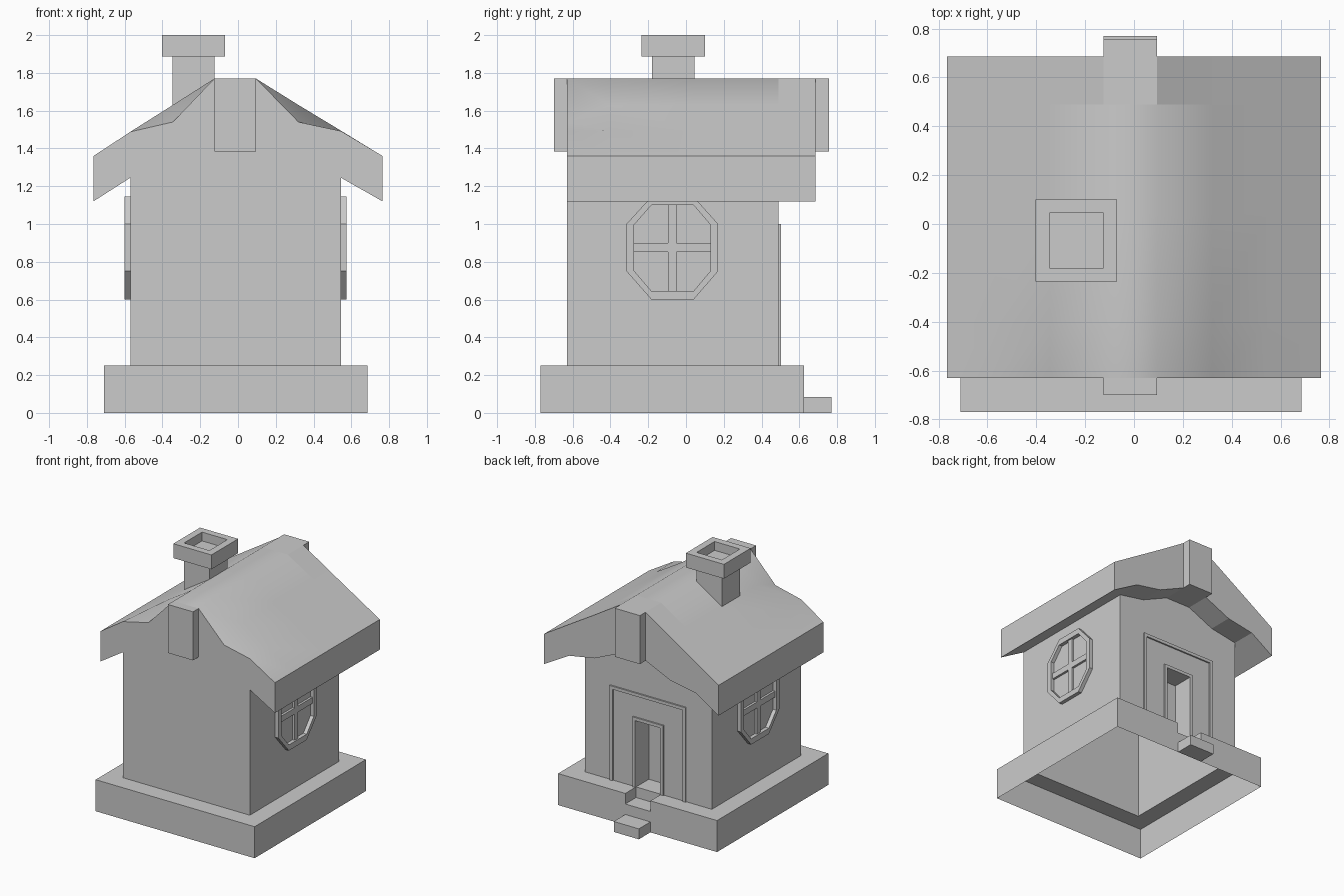
import bpy, bmesh

if "Cube" in bpy.data.objects:
    bpy.data.objects.remove(bpy.data.objects["Cube"])

XW0, XW1, YW0, YW1 = -0.57, 0.545, -0.63, 0.49      # wall planes
XD0, XD1 = -0.125, 0.095                            # door, steps and ridge width
BX0, BX1, BY0, BY1 = -0.71, 0.685, -0.77, 0.625     # plinth
ZB, ZS = 0.25, 0.166
XE = 0.765                                          # eaves


def build(name, faces, smooth=False, recalc=True):
    bm = bmesh.new()
    for f in faces:
        bm.faces.new([bm.verts.new(p) for p in f])
    bmesh.ops.remove_doubles(bm, verts=bm.verts, dist=0.0005)
    if recalc:
        bmesh.ops.recalc_face_normals(bm, faces=bm.faces)
    for f in bm.faces:
        f.smooth = smooth
    me = bpy.data.meshes.new(name)
    bm.to_mesh(me)
    bm.free()
    ob = bpy.data.objects.new(name, me)
    bpy.context.collection.objects.link(ob)
    return ob


def prism(name, pts, axis, a, b):
    """Extrude a 2D outline along x (outline y,z), y (outline x,z)."""
    place = {'x': lambda p, t: (t, p[0], p[1]), 'y': lambda p, t: (p[0], t, p[1])}[axis]
    n = len(pts)
    faces = [[place(p, a) for p in pts], [place(p, b) for p in pts]]
    for i in range(n):
        p, q = pts[i], pts[(i + 1) % n]
        faces.append([place(p, a), place(q, a), place(q, b), place(p, b)])
    return build(name, faces)


def rect(a0, a1, b0, b1):
    return [(a0, b0), (a1, b0), (a1, b1), (a0, b1)]


def box(name, x0, x1, y0, y1, z0, z1):
    return prism(name, rect(x0, x1, z0, z1), 'y', y0, y1)


def at_y(pts, y):
    return [(x, y, z) for x, z in pts]


def at_z(pts, z):
    return [(x, y, z) for x, y in pts]


def side(x, y0, y1, z0, z1):
    return [(x, y, z) for y, z in rect(y0, y1, z0, z1)]


# Roof lines, left to right
xs = [-XE, XW0, -0.345, XD0, XD1, 0.32, XW1, XE]
top_front = list(zip(xs, [1.36, 1.488, 1.54, 1.77, 1.77, 1.54, 1.492, 1.36]))
top_mid = list(zip(xs, [1.36, 1.486, 1.63, 1.77, 1.77, 1.63, 1.494, 1.36]))
under = list(zip(xs, [1.12, 1.245, 1.285, 1.385, 1.385, 1.285, 1.245, 1.12]))

# Plinth, hollow underneath, with a notch for the upper step
build("plinth", [
    at_y(rect(BX0, BX1, 0, ZB), BY0),
    side(BX0, BY0, BY1, 0, ZB), side(BX1, BY0, BY1, 0, ZB),
    at_y([(BX0, 0), (BX1, 0), (BX1, ZB), (XD1, ZB), (XD1, ZS), (XD0, ZS), (XD0, ZB), (BX0, ZB)], BY1),
    at_z([(XD1, BY1), (BX1, BY1), (BX1, BY0), (BX0, BY0), (BX0, BY1), (XD0, BY1),
          (XD0, YW1), (XW0, YW1), (XW0, YW0), (XW1, YW0), (XW1, YW1), (XD1, YW1)], ZB),
    at_z(rect(XD0, XD1, YW1, BY1), ZS),
    at_y(rect(XD0, XD1, ZS, ZB), YW1),
    side(XD0, YW1, BY1, ZS, ZB), side(XD1, YW1, BY1, ZS, ZB)])
box("lower_step", XD0, XD1, BY1, 0.77, 0, 0.083)

# Walls with gable, eaves and the recessed doorway
ZD, YD = 0.78, 0.33
walls = [
    at_y([(XW0, ZB), (XW1, ZB), (XW1, 1.245), under[-1]] + top_front[::-1] + [under[0], (XW0, 1.245)], YW0),
    at_y([(XW0, ZB), (XD0, ZB), (XD0, ZD), (XD1, ZD), (XD1, ZB), (XW1, ZB)] + under[1:-1][::-1], YW1),
    at_y(rect(XD0, XD1, ZB, ZD), YD),
    side(XD0, YD, YW1, ZB, ZD), side(XD1, YD, YW1, ZB, ZD),
    at_z(rect(XD0, XD1, YD, YW1), ZB), at_z(rect(XD0, XD1, YD, YW1), ZD)]
for xw, xe in ((XW0, -XE), (XW1, XE)):
    walls += [side(xw, YW0, YW1, ZB, 1.245), side(xe, YW0, YW1, 1.12, 1.36),
              [(xw, YW0, 1.245), (xw, YW1, 1.245), (xe, YW1, 1.12), (xe, YW0, 1.12)]]
build("walls", walls)

# Soft roof surface, sagging at the front edge
rows = [at_y(top_front, YW0), at_y(top_mid, -0.405), at_y(top_mid, 0.04), at_y(top_mid, YW1)]
build("roof", [[r[i], r[i + 1], s[i + 1], s[i]]
               for r, s in zip(rows, rows[1:]) for i in range(7)], smooth=True, recalc=False)

# Back overhang and ridge beam ends
prism("roof_back_overhang", top_mid + under[::-1], 'y', YW1, 0.685)
box("ridge_beam_front", XD0, XD1, -0.70, YW0, 1.385, 1.77)
box("ridge_beam_back", XD0, XD1, 0.685, 0.757, 1.385, 1.77)


# Door surrounds
def surround(name, x0, x1, z1, w):
    prism(name, [(x0, ZB), (x0, z1), (x1, z1), (x1, ZB), (x1 - w, ZB),
                 (x1 - w, z1 - w), (x0 + w, z1 - w), (x0 + w, ZB)], 'y', YW1, YW1 + 0.012)


surround("porch_frame", -0.345, 0.32, 1.0, 0.025)
surround("door_frame", XD0 - 0.025, XD1 + 0.025, ZD + 0.025, 0.025)


# Octagonal windows
def octagon(a0, a1, a2, a3, b0, b1, b2, b3):
    return [(a1, b0), (a2, b0), (a3, b1), (a3, b2), (a2, b3), (a1, b3), (a0, b2), (a0, b1)]


outer = octagon(-0.315, -0.183, 0.04, 0.17, 0.60, 0.75, 1.0, 1.145)
inner = octagon(-0.275, -0.183, 0.04, 0.13, 0.645, 0.752, 0.995, 1.10)
for label, xw, d in (("left", XW0, -1), ("right", XW1, 1)):
    xo = xw + 0.03 * d
    faces = []
    for i in range(8):
        j = (i + 1) % 8
        ring = [[(x, *pts[i]), (x, *pts[j])] for x, pts in
                ((xw, outer), (xo, outer), (xo, inner), (xw, inner))]
        faces += [[p[0], p[1], q[1], q[0]] for p, q in zip(ring, ring[1:])]
    build(label + "_window_frame", faces)
    prism(label + "_window_bars", [
        (-0.094, 0.645), (-0.05, 0.645), (-0.05, 0.852), (0.13, 0.852), (0.13, 0.90), (-0.05, 0.90),
        (-0.05, 1.10), (-0.094, 1.10), (-0.094, 0.90), (-0.275, 0.90), (-0.275, 0.852), (-0.094, 0.852)],
        'x', xw, xw + 0.018 * d)

# Chimney with a hollow cap
box("chimney_stack", -0.347, -0.125, -0.18, 0.045, 1.58, 1.886)
levels = [(1.886, 0), (1.886, 0.058), (1.886, 0), (2.0, 0), (2.0, 0.058), (1.93, 0.058)]
loops = [at_z(rect(-0.403, -0.069, -0.235, 0.1), 1.886), at_z(rect(-0.403, -0.069, -0.235, 0.1), 2.0),
         at_z(rect(-0.347, -0.125, -0.18, 0.045), 2.0), at_z(rect(-0.347, -0.125, -0.18, 0.045), 1.93)]
build("chimney_cap", [loops[0], loops[3]] + [[p[i], p[(i + 1) % 4], q[(i + 1) % 4], q[i]]
                                             for p, q in zip(loops, loops[1:]) for i in range(4)])
